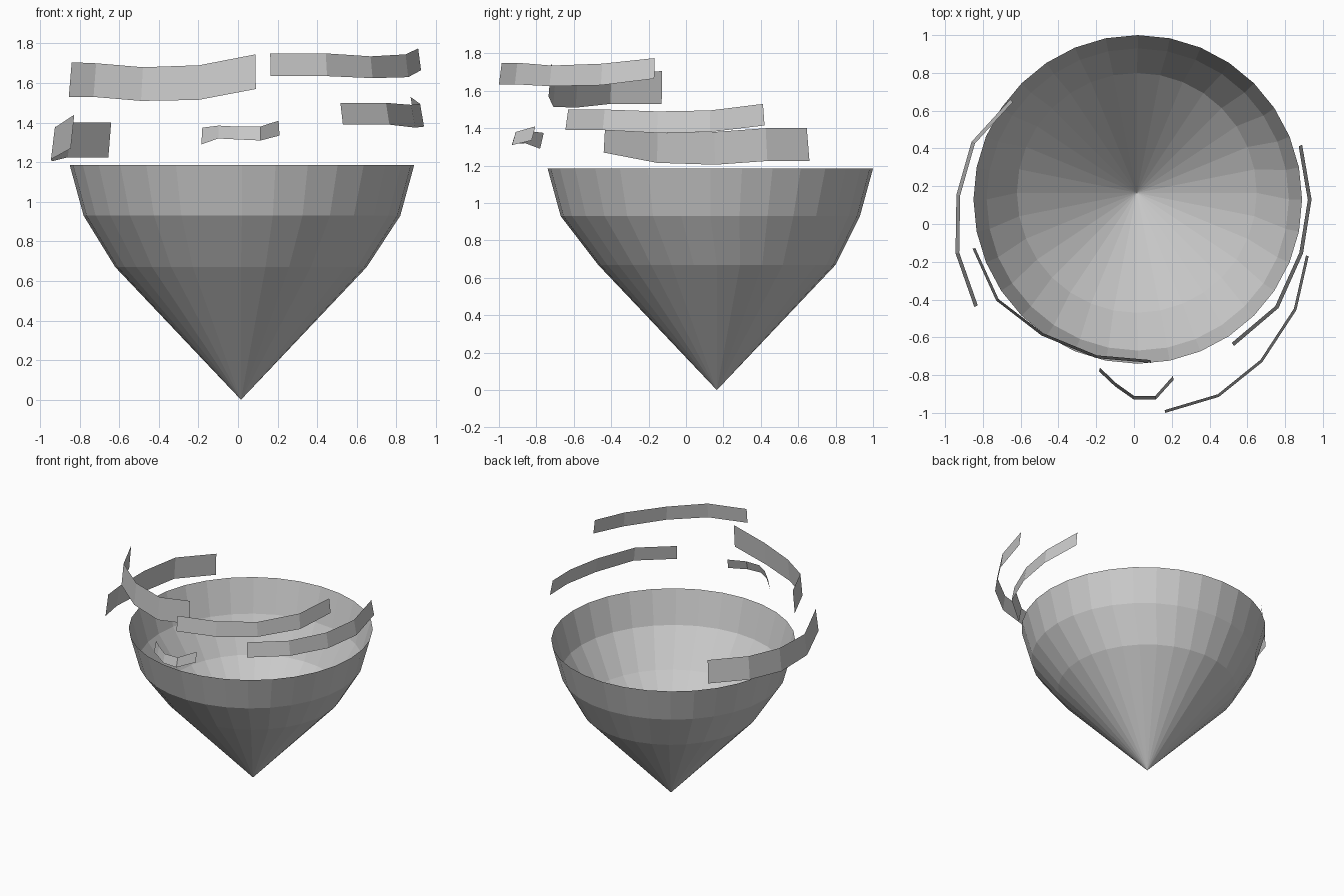
import bpy
from math import cos, sin, pi
from mathutils import Vector


def make_mesh(name, verts, faces):
    mesh = bpy.data.meshes.new(name)
    mesh.from_pydata(verts, [], faces)
    mesh.update()
    obj = bpy.data.objects.new(name, mesh)
    bpy.context.collection.objects.link(obj)
    return obj


# Open pointed bowl: apex plus three rings (centre x, centre y, radius, z)
SIDES = 32
rings = [(0.015, 0.165, 0.635, 0.67), (0.02, 0.13, 0.80, 0.93), (0.02, 0.13, 0.87, 1.185)]
verts = [(0.015, 0.165, 0.0)]
for cx, cy, r, z in rings:
    verts += [(cx + r * cos(2 * pi * i / SIDES), cy + r * sin(2 * pi * i / SIDES), z)
              for i in range(SIDES)]
faces = []
for i in range(SIDES):
    j = (i + 1) % SIDES
    faces.append((0, 1 + j, 1 + i))
    for k in range(len(rings) - 1):
        a, b = 1 + k * SIDES, 1 + (k + 1) * SIDES
        faces.append((a + i, a + j, b + j, b + i))
make_mesh("bowl", verts, faces)


# Floating curved ribbons: points are (x, y, bottom z, top z), top edge leans inward
def ribbon(name, points, lean):
    verts, faces = [], []
    for x, y, low, high in points:
        inward = Vector((x, y, 0)).normalized() * lean
        verts += [(x, y, low), (x - inward.x, y - inward.y, high)]
    for i in range(0, 2 * len(points) - 2, 2):
        faces.append((i, i + 2, i + 3, i + 1))
    return make_mesh(name, verts, faces)


ribbon("upper_left_ribbon", [
    (-0.855, -0.13, 1.53, 1.705), (-0.73, -0.405, 1.53, 1.70), (-0.49, -0.59, 1.51, 1.68),
    (-0.20, -0.71, 1.515, 1.69), (0.09, -0.735, 1.57, 1.745)], 0.015)
ribbon("upper_right_ribbon", [
    (0.165, -1.0, 1.635, 1.75), (0.45, -0.915, 1.635, 1.75), (0.68, -0.73, 1.625, 1.735),
    (0.86, -0.455, 1.63, 1.745), (0.925, -0.17, 1.665, 1.775)], 0.015)
ribbon("middle_right_ribbon", [
    (0.53, -0.645, 1.39, 1.50), (0.765, -0.445, 1.39, 1.50), (0.895, -0.155, 1.375, 1.49),
    (0.94, 0.13, 1.38, 1.495), (0.89, 0.42, 1.415, 1.53)], 0.02)
ribbon("left_ribbon", [
    (-0.845, -0.44, 1.27, 1.44), (-0.945, -0.155, 1.215, 1.375), (-0.94, 0.155, 1.205, 1.38),
    (-0.86, 0.435, 1.225, 1.40), (-0.655, 0.66, 1.225, 1.40)], 0.02)
ribbon("small_front_ribbon", [
    (-0.185, -0.78, 1.29, 1.375), (-0.10, -0.86, 1.32, 1.385), (0.0, -0.93, 1.315, 1.38),
    (0.115, -0.93, 1.31, 1.38), (0.21, -0.825, 1.335, 1.41)], 0.02)
